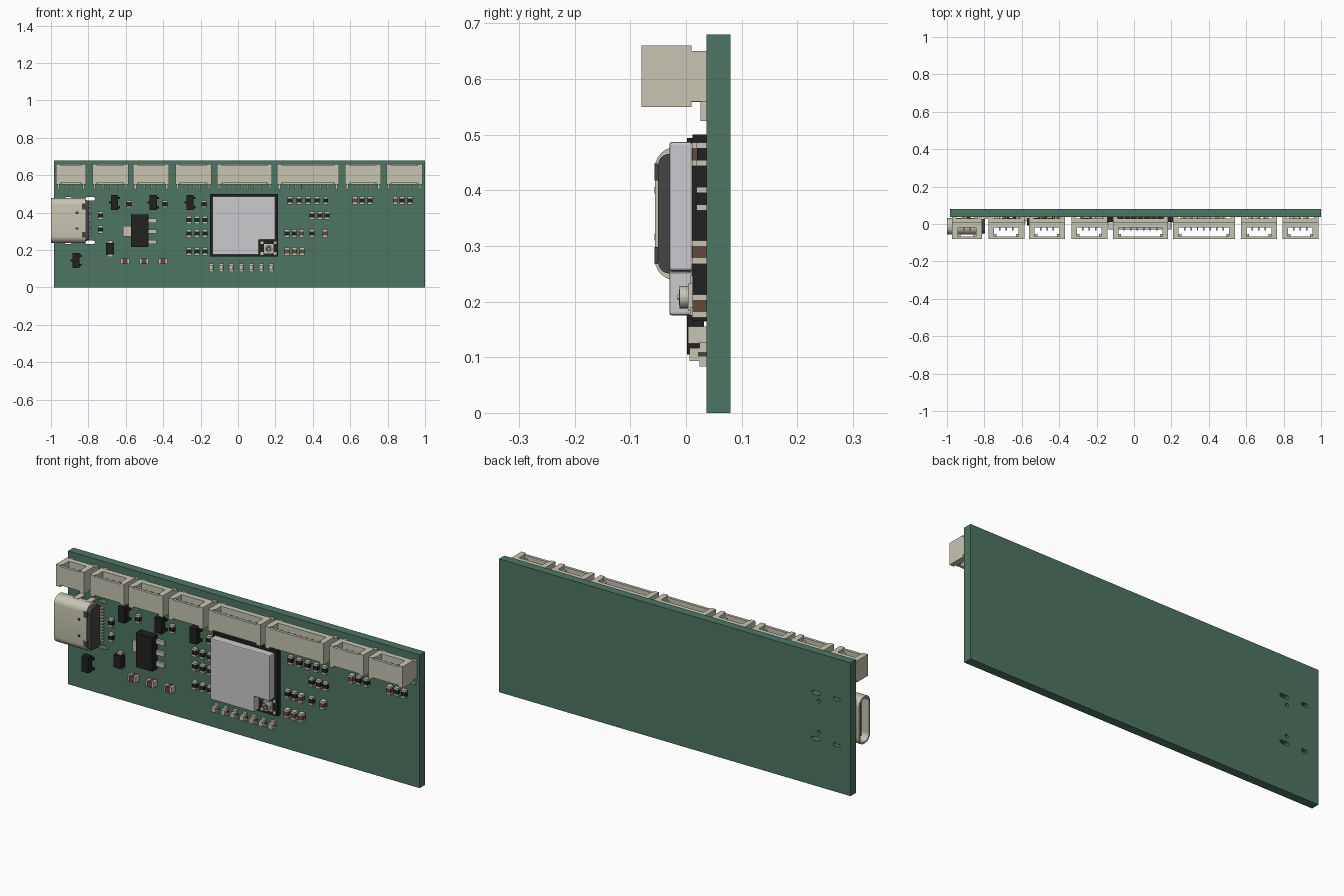
import bpy, bmesh, math
from mathutils import Vector

old = bpy.data.objects.get("Cube")
if old:
    bpy.data.objects.remove(old)

FACE = 0.037  # y of the board surface carrying the parts


def material(name, r, g, b):
    m = bpy.data.materials.new(name)
    m.use_nodes = True
    m.diffuse_color = (r, g, b, 1)
    m.node_tree.nodes["Principled BSDF"].inputs["Base Color"].default_value = (r, g, b, 1)
    return m


GREEN = material("board green", 0.075, 0.18, 0.125)
BEIGE = material("warm off white", 0.57, 0.56, 0.45)
BLACK = material("package black", 0.015, 0.015, 0.015)
GREY = material("dark grey plastic", 0.06, 0.06, 0.062)
STEEL = material("shield steel", 0.6, 0.6, 0.61)
BROWN = material("ceramic brown", 0.13, 0.065, 0.045)


def finish(name, bm, mats):
    bmesh.ops.recalc_face_normals(bm, faces=bm.faces)
    mesh = bpy.data.meshes.new(name)
    bm.to_mesh(mesh)
    bm.free()
    for m in mats:
        mesh.materials.append(m)
    ob = bpy.data.objects.new(name, mesh)
    bpy.context.collection.objects.link(ob)
    return ob


def boxes(name, items):
    """One object from (material, centre x, centre z, width, height, y front, y back) boxes."""
    bm, mats = bmesh.new(), []
    for mat, x, z, w, h, y0, y1 in items:
        if mat not in mats:
            mats.append(mat)
        made = bmesh.ops.create_cube(bm, size=1)["verts"]
        for v in made:
            v.co = Vector((x + v.co.x * w, (y0 + y1) / 2 + v.co.y * (y1 - y0), z + v.co.z * h))
        for f in {f for v in made for f in v.link_faces}:
            f.material_index = mats.index(mat)
    return finish(name, bm, mats)


def prism(name, outline, axis, depth, mat):
    """Extrude a closed outline of 3D points by depth along an axis."""
    bm = bmesh.new()
    face = bm.faces.new([bm.verts.new(p) for p in outline])
    ext = bmesh.ops.extrude_face_region(bm, geom=[face])["geom"]
    bmesh.ops.translate(bm, vec=Vector(axis) * depth,
                        verts=[g for g in ext if isinstance(g, bmesh.types.BMVert)])
    return finish(name, bm, [mat])


def rounded(w, h, r, steps=6):
    """Rounded rectangle centred on the origin."""
    pts = []
    for k, (sx, sy) in enumerate([(1, 1), (-1, 1), (-1, -1), (1, -1)]):
        for i in range(steps + 1):
            a = math.pi / 2 * (k + i / steps)
            pts.append((sx * (w / 2 - r) + r * math.cos(a), sy * (h / 2 - r) + r * math.sin(a)))
    return pts


def cut(target, cutter):
    cutter.hide_render = True
    cutter.hide_viewport = True
    cutter.display_type = 'WIRE'
    mod = target.modifiers.new("cut", 'BOOLEAN')
    mod.operation = 'DIFFERENCE'
    mod.solver = 'EXACT'
    mod.object = cutter


def smooth(ob):
    bpy.ops.object.select_all(action='DESELECT')
    ob.select_set(True)
    bpy.context.view_layer.objects.active = ob
    bpy.ops.object.shade_smooth_by_angle(angle=math.radians(35))


# Board with the port's mounting slots and locating holes
board = boxes("circuit_board", [(GREEN, 0.0075, 0.34, 1.985, 0.68, FACE, 0.08)])
PORT_Z = 0.358
for side in (-1, 1):
    for x, dz, w, h in ((-0.79, 0.117, 0.05, 0.018), (-0.907, 0.117, 0.036, 0.018),
                        (-0.806, 0.079, 0.018, 0.018)):
        ring = [(x + a, 0, PORT_Z + side * dz + b) for a, b in rounded(w, h, h / 2.01)]
        cut(board, prism("slot_cutter", ring, (0, 1, 0), 0.1, GREEN))

# Top row of open cable headers: (centre x, number of pins)
PITCH = 0.0345
HEADERS = [(-0.893, 2), (-0.683, 3), (-0.465, 3), (-0.239, 3),
           (0.035, 6), (0.374, 7), (0.668, 3), (0.889, 3)]
for x, n in HEADERS:
    w = 0.089 + PITCH * n
    e = w / 2
    parts = [
        (BEIGE, x, 0.605, w, 0.11, -0.018, 0.01),            # back wall
        (BEIGE, x, 0.63, w - 0.03, 0.03, 0.01, 0.03),        # rear rib
        (BEIGE, x, 0.607, w - 0.02, 0.095, -0.08, -0.066),   # front wall
    ]
    for s in (-1, 1):
        parts += [
            (BEIGE, x + s * (e - 0.015), 0.605, 0.03, 0.11, -0.066, -0.018),
            (BEIGE, x + s * (e - 0.012), 0.605, 0.024, 0.11, -0.08, -0.066),
            (BEIGE, x + s * (e - 0.012), 0.605, 0.024, 0.09, 0.01, FACE),
            (BEIGE, x + s * (e - 0.012), 0.543, 0.012, 0.036, 0.026, FACE),
            (BEIGE, x + s * (e - 0.037), 0.60, 0.014, 0.08, -0.066, -0.054),
        ]
    for i in range(n):
        px = x + (i - (n - 1) / 2) * PITCH
        parts += [
            (BEIGE, px, 0.545, 0.008, 0.04, 0.027, FACE),
            (BEIGE, px, 0.565, 0.008, 0.012, -0.03, 0.03),
            (BEIGE, px, 0.60, 0.008, 0.07, -0.036, -0.028),
        ]
    boxes("cable_header", parts)

# Oval port: shell with a hollow mouth, tongue, rear block, legs
PY = -0.012


def port_ring(w, h, r, x):
    return [(x, PY + a, PORT_Z + b) for a, b in rounded(w, h, r)]


shell = prism("port_shell", port_ring(0.088, 0.24, 0.038, -1), (1, 0, 0), 0.185, BEIGE)
cut(shell, prism("mouth_cutter", port_ring(0.07, 0.222, 0.03, -1.05), (1, 0, 0), 0.2, BEIGE))
smooth(shell)
boxes("port_tongue", [(GREY, -0.91, PORT_Z, 0.13, 0.18, PY - 0.01, PY + 0.01)])
rear = prism("port_rear_block", port_ring(0.076, 0.215, 0.02, -0.816), (1, 0, 0), 0.02, GREY)
legs = [(BEIGE, x, PORT_Z + s * 0.117, 0.03, 0.008, PY, 0.065)
        for s in (-1, 1) for x in (-0.84, -0.907)]
legs += [(BEIGE, -0.793, PORT_Z + (i - 5.5) * 0.015, 0.022, 0.007, 0.026, FACE) for i in range(12)]
legs += [(GREY, -0.861, PORT_Z + s * 0.042, 0.014, 0.012, -0.0565, -0.05) for s in (-1, 1)]
legs += [(GREY, -0.822, PORT_Z + s * 0.075, 0.022, 0.03, -0.0565, -0.05) for s in (-1, 1)]
boxes("port_legs_and_slots", legs)

# Radio module: carrier, notched shield can, round aerial socket
boxes("module_carrier", [(BLACK, 0.032, 0.3325, 0.363, 0.335, 0.012, FACE)])
L, R, B, T, NX, NZ = -0.137, 0.2, 0.175, 0.487, 0.112, 0.255
can = prism("module_shield", [(x, -0.03, z) for x, z in
            ((L, B), (NX, B), (NX, NZ), (R, NZ), (R, T), (L, T))], (0, 1, 0), 0.042, STEEL)
bev = can.modifiers.new("edge", 'BEVEL')
bev.width, bev.segments = 0.005, 2
SX, SZ = 0.164, 0.208
pads = [(BEIGE, SX + dx, SZ + dz, 0.014, 0.014, 0.007, 0.012)
        for dx in (-0.036, 0.036) for dz in (-0.026, 0.032)]
boxes("aerial_socket_base", pads + [(BEIGE, SX, SZ, 0.05, 0.05, 0.004, 0.012)])
for name, r, y0, y1, mat in (("aerial_socket_ring", 0.02, -0.012, 0.004, BEIGE),
                             ("aerial_socket_well", 0.014, -0.013, -0.012, GREY),
                             ("aerial_socket_pin", 0.005, -0.015, -0.013, BEIGE)):
    disc = prism(name, [(SX + a, y0, SZ + b) for a, b in rounded(2 * r, 2 * r, r * 0.99)],
                 (0, 1, 0), y1 - y0, mat)
    smooth(disc)

# Small two-ended chips


def chip(name, x, z, mat, top, w=0.025, h=0.042, flat=False):
    end = 0.01
    body = (w - 2 * end, h) if flat else (w, h - 2 * end)
    cap = (end, h) if flat else (w, end)
    dx, dz = ((w - end) / 2, 0) if flat else (0, (h - end) / 2)
    boxes(name, [(mat, x, z, *body, top, FACE)] +
          [(BEIGE, x + s * dx, z + s * dz, *cap, top - 0.001, FACE) for s in (-1, 1)])


RESISTOR_ROWS = {
    0.465: (0.278, 0.326, 0.374, 0.422, 0.47, 0.663, 0.706, 0.877, 0.92),
    0.445: (-0.583, -0.39, -0.182),
    0.385: (0.396, 0.438, 0.476, -0.735),
    0.36: (-0.262, -0.219, -0.176),
    0.31: (-0.735,),
    0.289: (0.262, 0.3, 0.396, -0.262, -0.219, -0.176),
    0.192: (-0.262, -0.219, -0.176),
}
CAPACITOR_ROWS = {0.465: (0.626, 0.84), 0.289: (0.34, 0.465), 0.192: (0.262, 0.302, 0.342)}
for name, rows, mat, top in (("resistor", RESISTOR_ROWS, BLACK, 0.02),
                             ("capacitor", CAPACITOR_ROWS, BROWN, 0.012)):
    for z, xs in rows.items():
        for x in xs:
            chip(name, x, z, mat, top)
for i in range(3):
    chip("power_capacitor", -0.604 + i * 0.1015, 0.14, BROWN, 0.005, 0.046, 0.03, True)

# Row of indicator lamps under the module
for i in range(7):
    x = -0.144 + i * 0.0535
    boxes("indicator_lamp", [(BEIGE, x, 0.105, 0.024, 0.044, 0.024, FACE),
                             (BEIGE, x, 0.105, 0.022, 0.024, 0.006, 0.024),
                             (GREY, x, 0.105, 0.026, 0.008, 0.022, FACE)])

# Black transistors, diode and voltage regulator
for x, z in ((-0.66, 0.454), (-0.453, 0.454), (-0.256, 0.454), (-0.866, 0.145)):
    boxes("transistor", [(BLACK, x, z, 0.038, 0.08, 0.002, 0.032)] +
          [(BLACK, x + dx, z + dz, 0.016, 0.012, 0.026, FACE)
           for dx, dz in ((-0.022, 0), (0.022, 0.025), (0.022, -0.025))])
boxes("diode", [(BLACK, -0.684, 0.207, 0.042, 0.062, 0.002, 0.034),
                (BEIGE, -0.684, 0.171, 0.03, 0.014, 0.02, FACE),
                (BEIGE, -0.684, 0.243, 0.024, 0.014, 0.02, FACE)])
boxes("voltage_regulator", [(BLACK, -0.525, 0.303, 0.092, 0.175, -0.008, 0.033),
                            (BEIGE, -0.592, 0.3, 0.046, 0.056, 0.026, FACE)] +
      [(BEIGE, -0.458, 0.3 + s * 0.057, 0.046, 0.022, 0.024, FACE) for s in (-1, 0, 1)])
